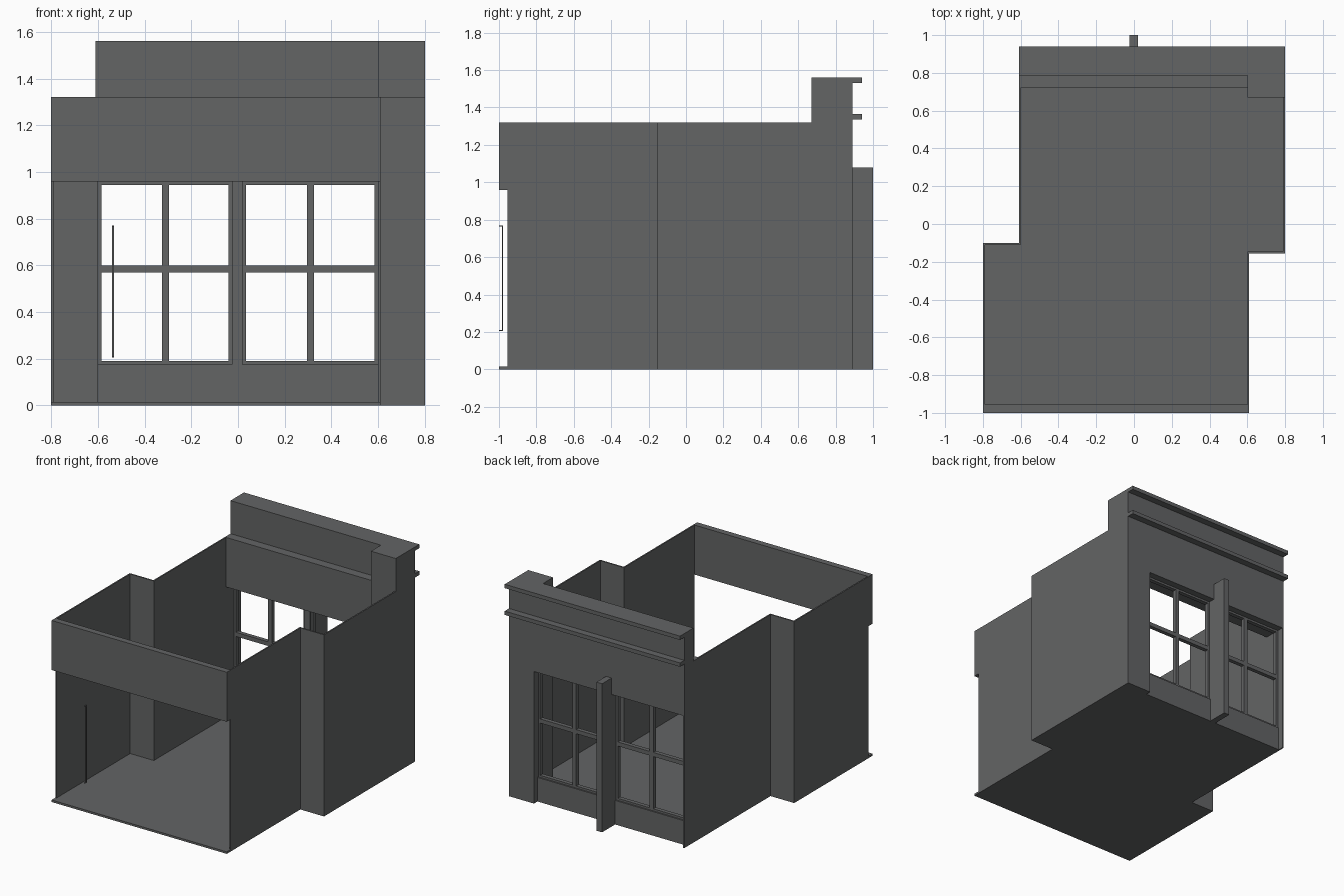
import bpy
import bmesh

if "Cube" in bpy.data.objects:
    bpy.data.objects.remove(bpy.data.objects["Cube"])

# one flat colour for the whole shell
grey = bpy.data.materials.new("dark_grey")
grey.diffuse_color = (0.125, 0.128, 0.13, 1)
grey.use_nodes = True
grey.node_tree.nodes["Principled BSDF"].inputs["Base Color"].default_value = grey.diffuse_color


def finish(name, bm):
    bmesh.ops.recalc_face_normals(bm, faces=bm.faces)
    me = bpy.data.meshes.new(name)
    bm.to_mesh(me)
    bm.free()
    me.materials.append(grey)
    ob = bpy.data.objects.new(name, me)
    bpy.context.collection.objects.link(ob)
    return ob


def boxes(name, *extents):
    """One object from boxes given as (x0, x1, y0, y1, z0, z1)."""
    bm = bmesh.new()
    for x0, x1, y0, y1, z0, z1 in extents:
        vs = bmesh.ops.create_cube(bm, size=1)["verts"]
        for v in vs:
            v.co.x = x1 if v.co.x > 0 else x0
            v.co.y = y1 if v.co.y > 0 else y0
            v.co.z = z1 if v.co.z > 0 else z0
    return finish(name, bm)


def slab(name, outline, z0, z1):
    """Plan outline extruded upwards."""
    bm = bmesh.new()
    face = bm.faces.new([bm.verts.new((x, y, z0)) for x, y in outline])
    top = bmesh.ops.extrude_face_region(bm, geom=[face])["geom"]
    for v in top:
        if isinstance(v, bmesh.types.BMVert):
            v.co.z = z1
    return finish(name, bm)


F, EAVE, HEAD, TOP = 0.015, 1.32, 0.96, 1.56   # floor, wall top, opening head, parapet top
T = 0.01                                       # wall thickness

# stepped floor
slab("floor", [(-.8, -1), (.61, -1), (.61, -.155), (.8, -.155), (.8, .89), (.6, .89),
               (.6, .85), (-.6, .85), (-.6, .89), (-.61, .89), (-.61, -.1), (-.8, -.1)], 0, F)

# thin side walls with their returns
slab("left_wall", [(-.8, -.955), (-.8 + T, -.955), (-.8 + T, -.1 - T), (-.6, -.1 - T),
                   (-.6, .89), (-.61, .89), (-.61, -.1), (-.8, -.1)], F, EAVE)
slab("right_wall", [(.6, -.955), (.61, -.955), (.61, -.155), (.8, -.155),
                    (.8, .67), (.8 - T, .67), (.8 - T, -.155 + T), (.6, -.155 + T)], F, EAVE)

# beam over the open front
boxes("front_beam", (-.8, .61, -1, -.955, HEAD, EAVE))

# back facade
boxes("back_header", (-.6, .6, .72, .89, HEAD, EAVE))
boxes("parapet", (-.61, .6, .785, .89, EAVE, TOP))
boxes("corner_pier", (.6, .8, .67, .89, F, TOP))
boxes("cornices", *[(-.61, .8, .89, .94, z, z + .028) for z in (1.337, TOP - .028)])
boxes("centre_post", (-.025, .02, .80, 1, 0, 1.08))

# two windows, each with a sill wall, frame and cross bars
for side, x0, x1 in (("left", -.6, -.025), ("right", .02, .6)):
    boxes(side + "_sill_wall", (x0, x1, .80, .85, F, .175))
    y0, y1, w, z0 = .81, .84, .015, .175
    mid = -.31 if x0 < 0 else .31
    boxes(side + "_window_frame",
          (x0, x0 + w, y0, y1, z0, HEAD), (x1 - w, x1, y0, y1, z0, HEAD),
          (x0 + w, x1 - w, y0, y1, z0, z0 + w), (x0 + w, x1 - w, y0, y1, HEAD - w, HEAD))
    boxes(side + "_window_bars",
          (mid - .015, mid + .015, y0, y1, z0 + w, HEAD - w),
          (x0 + w, mid - .015, y0, y1, .57, .60), (mid + .015, x1 - w, y0, y1, .57, .60))

# slim door pull in the open front
boxes("door_handle", (-.539, -.531, -.985, -.979, .205, .77),
      (-.539, -.531, -1, -.985, .205, .211), (-.539, -.531, -1, -.985, .764, .77))
